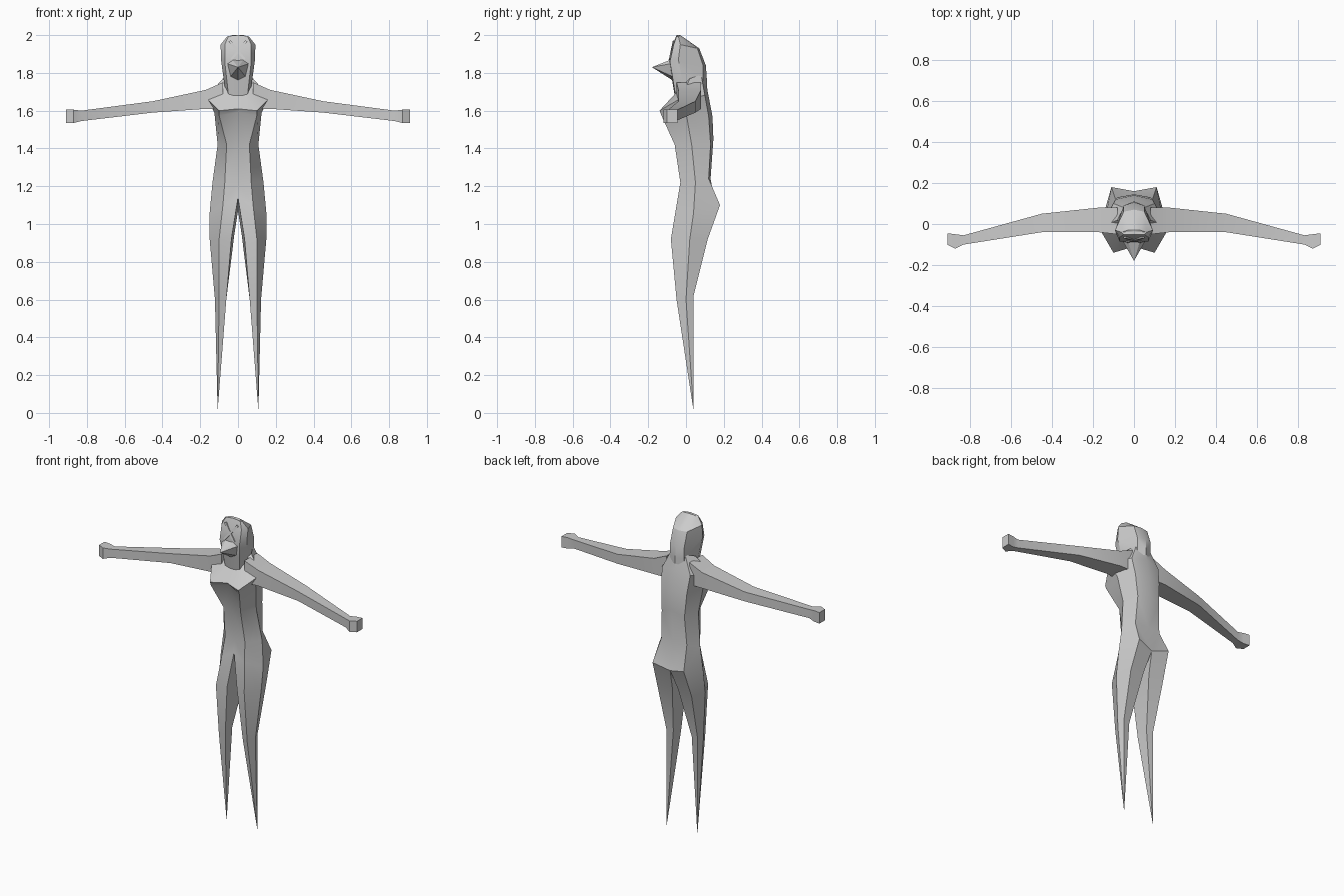
import bpy, bmesh, math
from mathutils import Vector

grey = bpy.data.materials.new("plain grey")
grey.diffuse_color = (0.6, 0.6, 0.6, 1)


def loft(name, rings, closed_from=0, caps=(True, True), mirror=True):
    """Skin a list of rings; strips before ring 'closed_from' stay open on x = 0."""
    bm = bmesh.new()
    vs = [[bm.verts.new(p) for p in r] for r in rings]
    for i in range(len(vs) - 1):
        a, b = vs[i], vs[i + 1]
        n = len(a)
        for j in range(n if i >= closed_from else n - 1):
            k = (j + 1) % n
            if len(b) == 1:
                bm.faces.new((a[j], a[k], b[0]))
            else:
                bm.faces.new((a[j], a[k], b[k], b[j]))
    for r, on in ((vs[0], caps[0]), (vs[-1], caps[1])):
        if on and len(r) > 2:
            bm.faces.new(r)
    if mirror:
        geom = bm.verts[:] + bm.edges[:] + bm.faces[:]
        bmesh.ops.mirror(bm, geom=geom, axis='X', merge_dist=0.0005)
        bmesh.ops.remove_doubles(bm, verts=bm.verts, dist=0.0005)
    bmesh.ops.recalc_face_normals(bm, faces=bm.faces)
    me = bpy.data.meshes.new(name)
    bm.to_mesh(me)
    bm.free()
    me.materials.append(grey)
    ob = bpy.data.objects.new(name, me)
    bpy.context.collection.objects.link(ob)
    bpy.context.view_layer.objects.active = ob
    ob.select_set(True)
    bpy.ops.object.shade_smooth_by_angle(angle=math.radians(30))
    ob.select_set(False)
    return ob


# Torso and legs: half rings from front centre round to back centre
body = [
    [(0, -.02, 1.72), (.05, -.02, 1.73), (.08, .02, 1.77), (.05, .08, 1.79), (0, .10, 1.80)],
    [(0, -.11, 1.61), (.10, -.14, 1.60), (.17, -.02, 1.67), (.10, .10, 1.68), (0, .115, 1.70)],
    [(0, -.09, 1.59), (.10, -.13, 1.575), (.125, 0, 1.59), (.09, .12, 1.57), (0, .14, 1.57)],
    [(0, -.06, 1.42), (.06, -.06, 1.42), (.108, .03, 1.42), (.08, .13, 1.42), (0, .145, 1.45)],
    [(0, -.03, 1.22), (.07, -.03, 1.22), (.135, .05, 1.22), (.09, .12, 1.24), (0, .13, 1.24)],
    [(0, -.04, 1.14), (.08, -.05, 1.10), (.15, .04, 1.06), (.11, .18, 1.10), (0, .16, 1.07)],
    [(.035, -.06, .92), (.10, -.08, .92), (.15, .02, .92), (.12, .115, .92), (.02, .11, .94)],
    [(.062, -.04, .60), (.10, -.05, .60), (.122, 0, .60), (.11, .04, .62), (.065, .035, .62)],
    [(.108, .04, .01)],
]
loft("body_and_legs", body, closed_from=5, caps=(False, False))

# Arms: box sections given as x, front y, back y, bottom z, top z
sections = [(.08, -.05, .08, 1.61, 1.75), (.17, -.04, .08, 1.61, 1.71),
            (.45, -.04, .05, 1.59, 1.65), (.83, -.10, -.055, 1.545, 1.60),
            (.87, -.12, -.05, 1.535, 1.605), (.91, -.10, -.045, 1.535, 1.605)]
loft("arms", [[(x, f, b), (x, f, t), (x, k, t), (x, k, b)]
              for x, f, k, b, t in sections])

# Head and chin, tapering into the back of the neck
head = [
    [(0, -.05, 2.0), (.05, -.05, 1.995), (.06, -.04, 1.99), (.03, -.03, 2.0), (0, -.03, 2.0)],
    [(0, -.07, 1.95), (.07, -.065, 1.95), (.092, -.03, 1.95), (.05, .06, 1.93), (0, .07, 1.93)],
    [(0, -.09, 1.86), (.07, -.085, 1.86), (.09, -.04, 1.87), (.05, .09, 1.84), (0, .105, 1.84)],
    [(0, -.075, 1.77), (.06, -.07, 1.77), (.075, -.02, 1.76), (.05, .09, 1.77), (0, .11, 1.77)],
    [(0, -.06, 1.68), (.05, -.055, 1.68), (.065, 0, 1.68), (.05, .09, 1.68), (0, .11, 1.68)],
]
loft("head", head, closed_from=9, caps=(False, False))
loft("chin_underside", [head[-1], [(0, 0, 1.67)]], closed_from=9, caps=(False, False))
loft("head_crown", [head[0], [(0, -.04, 2.0)]], closed_from=9, caps=(False, False))

# Beak
loft("beak", [[(-.06, -.075, 1.85), (-.03, -.08, 1.87), (.03, -.08, 1.87),
               (.06, -.075, 1.85), (.04, -.07, 1.78), (0, -.07, 1.76), (-.04, -.07, 1.78)],
              [(0, -.18, 1.83)]], mirror=False)

# Thin crossed bars on the forehead
def bar(s):
    def pt(x, z, lift):
        return (s * x, -.07 - (1.95 - z) * .22 - lift, z)
    outline = [(-.05, 1.965), (-.038, 1.972), (.04, 1.875), (.03, 1.868)]
    return [[pt(x, z, lift) for x, z in outline] for lift in (-.004, .004)]

loft("cross_bar_left", bar(1), mirror=False)
loft("cross_bar_right", bar(-1), mirror=False)
